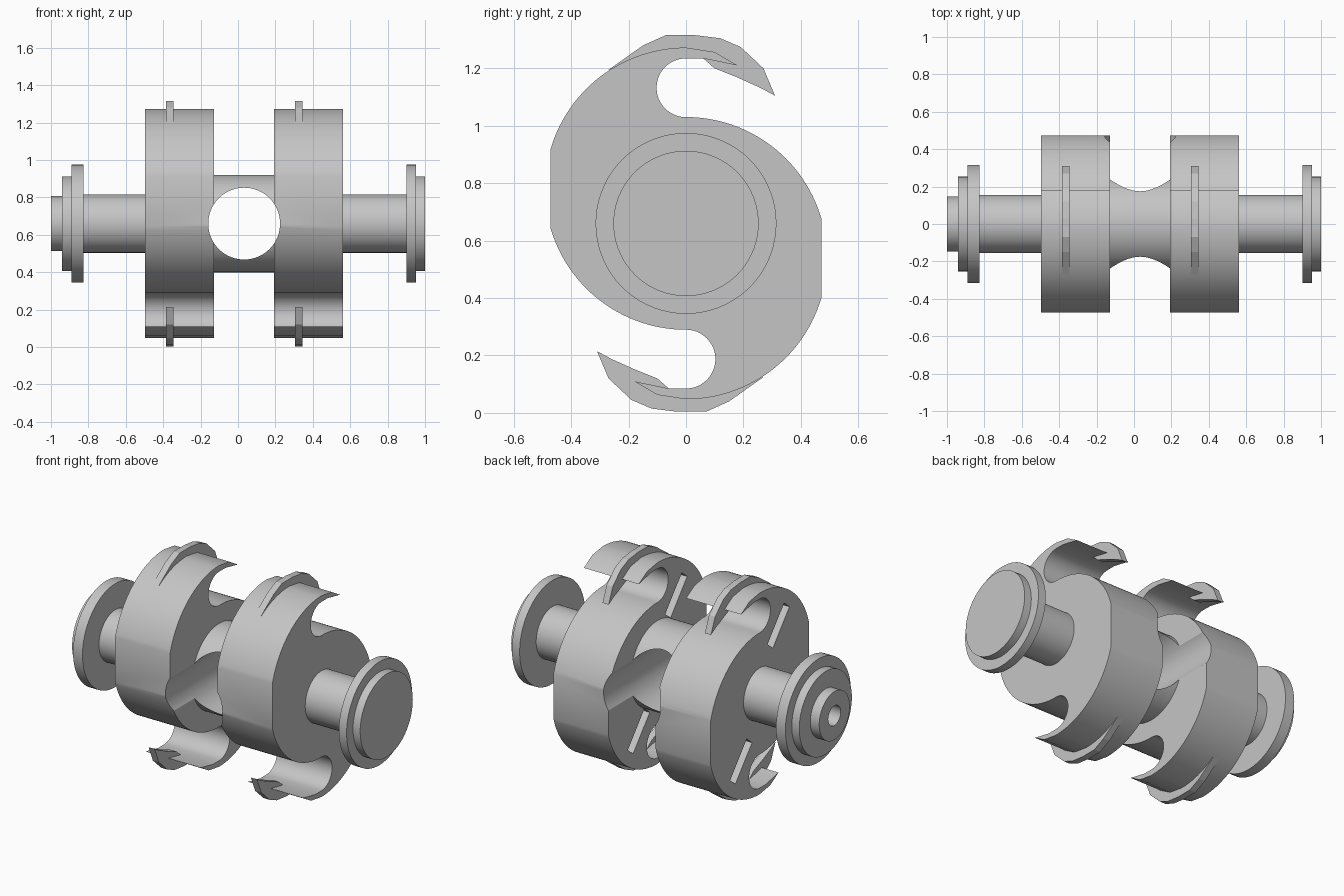
import bpy, bmesh
from math import sin, cos, radians, pi
from mathutils import Matrix, Vector

AXIS_Z = 0.66

cube = bpy.data.objects.get("Cube")
if cube:
    bpy.data.objects.remove(cube, do_unlink=True)

steel = bpy.data.materials.new("plain_grey")
steel.use_nodes = True
GREY = (0.56, 0.56, 0.56, 1)
steel.diffuse_color = GREY
steel.node_tree.nodes["Principled BSDF"].inputs["Base Color"].default_value = GREY


def finish(name, bm):
    bmesh.ops.remove_doubles(bm, verts=bm.verts, dist=1e-5)
    bmesh.ops.recalc_face_normals(bm, faces=bm.faces)
    mesh = bpy.data.meshes.new(name)
    bm.to_mesh(mesh)
    bm.free()
    mesh.materials.append(steel)
    ob = bpy.data.objects.new(name, mesh)
    bpy.context.collection.objects.link(ob)
    ob.location.z = AXIS_Z
    return ob


def extrude_x(name, outline, x0, x1):
    """Solid from a (y, z) outline, between two x positions."""
    bm = bmesh.new()
    face = bm.faces.new([bm.verts.new((x0, y, z)) for y, z in outline])
    geom = bmesh.ops.extrude_face_region(bm, geom=[face])["geom"]
    moved = [v for v in geom if isinstance(v, bmesh.types.BMVert)]
    bmesh.ops.translate(bm, verts=moved, vec=(x1 - x0, 0, 0))
    return finish(name, bm)


def lathe_x(name, profile, steps=72):
    """Revolve an (x, radius) profile about the x axis."""
    bm = bmesh.new()
    verts = [bm.verts.new((x, 0, r)) for x, r in profile]
    edges = [bm.edges.new(pair) for pair in zip(verts, verts[1:])]
    bmesh.ops.spin(bm, geom=verts + edges, cent=(0, 0, 0), axis=(1, 0, 0),
                   angle=2 * pi, steps=steps)
    return finish(name, bm)


def arc(cz, r, a0, a1, n):
    angles = [radians(a0 + (a1 - a0) * i / n) for i in range(n + 1)]
    return [(r * cos(a), cz + r * sin(a)) for a in angles]


def turned(points):
    return [(-y, -z) for y, z in points]


def activate(ob):
    bpy.ops.object.select_all(action='DESELECT')
    ob.select_set(True)
    bpy.context.view_layer.objects.active = ob


def cut(ob, cutters):
    activate(ob)
    for c in cutters:
        mod = ob.modifiers.new("cut", 'BOOLEAN')
        mod.operation, mod.solver, mod.object = 'DIFFERENCE', 'EXACT', c
        bpy.ops.object.modifier_apply(modifier=mod.name)


def smooth(ob):
    activate(ob)
    bpy.ops.object.shade_smooth_by_angle(angle=radians(25))


# Cross bore cutter between the two hooked cams
bm = bmesh.new()
bmesh.ops.create_cone(bm, cap_ends=True, segments=72, radius1=0.192, radius2=0.192,
                      depth=2, matrix=Matrix.Translation((0.033, 0, 0))
                      @ Matrix.Rotation(pi / 2, 4, 'X'))
cross_bore = finish("cross_bore_cutter", bm)
cross_bore.hide_render = True

# Stepped shaft with end flanges and an axial drilled hole
shaft = lathe_x("shaft", [
    (-0.155, 0), (-0.2, 0.06), (-1, 0.06), (-1, 0.147), (-0.94, 0.147),
    (-0.94, 0.253), (-0.89, 0.253), (-0.89, 0.315), (-0.827, 0.315),
    (-0.827, 0.156), (-0.4, 0.156), (-0.4, 0.26), (0.45, 0.26), (0.45, 0.156),
    (0.9, 0.156), (0.9, 0.315), (0.952, 0.315), (0.952, 0.253), (1, 0.253), (1, 0)])
cut(shaft, [cross_bore])
smooth(shaft)

# Cam outline: round notch, short hook tip, outer arc, flat side; then turned half round
half = (arc(0.4725, 0.1025, 270, 90, 24) + [(0.06, 0.575), (0.18, 0.55), (0.1, 0.597)]
        + arc(0.121, 0.4915, 90, 164, 28) + arc(0.121, 0.4915, 196, 270, 28)[:-1])
cam_outline = half + turned(half)

# Thin blade that rides over each hook
blade_outline = [
    (-0.27, 0.535), (-0.15, 0.62), (-0.07, 0.656), (0.03, 0.656), (0.12, 0.645),
    (0.19, 0.615), (0.27, 0.54), (0.31, 0.445), (0.26, 0.472), (0.18, 0.508),
    (0.1, 0.54), (0.06, 0.575), (0, 0.59), (-0.1, 0.57), (-0.2, 0.52)]

# Slanted rectangular slot sunk into one side of each cam
along = Vector((-0.64, 0.765)) * 0.125
across = Vector((0.765, 0.64)) * 0.033
centre = Vector((-0.18, 0.345))
slot_outline = [tuple(centre + along * i + across * j)
                for i, j in ((-1, -1), (1, -1), (1, 1), (-1, 1))]

for side, x0 in (("right", -0.497), ("left", 0.192)):
    cam = extrude_x(side + "_cam", cam_outline, x0, x0 + 0.37)
    slots = [extrude_x("slot_cutter", o, x0 - 0.05, x0 + 0.13)
             for o in (slot_outline, turned(slot_outline))]
    cut(cam, [cross_bore] + slots)
    smooth(cam)
    for s in slots:
        bpy.data.objects.remove(s, do_unlink=True)
    for end, o in (("upper", blade_outline), ("lower", turned(blade_outline))):
        extrude_x(f"{side}_{end}_blade", o, x0 + 0.112, x0 + 0.153)

bpy.data.objects.remove(cross_bore, do_unlink=True)
